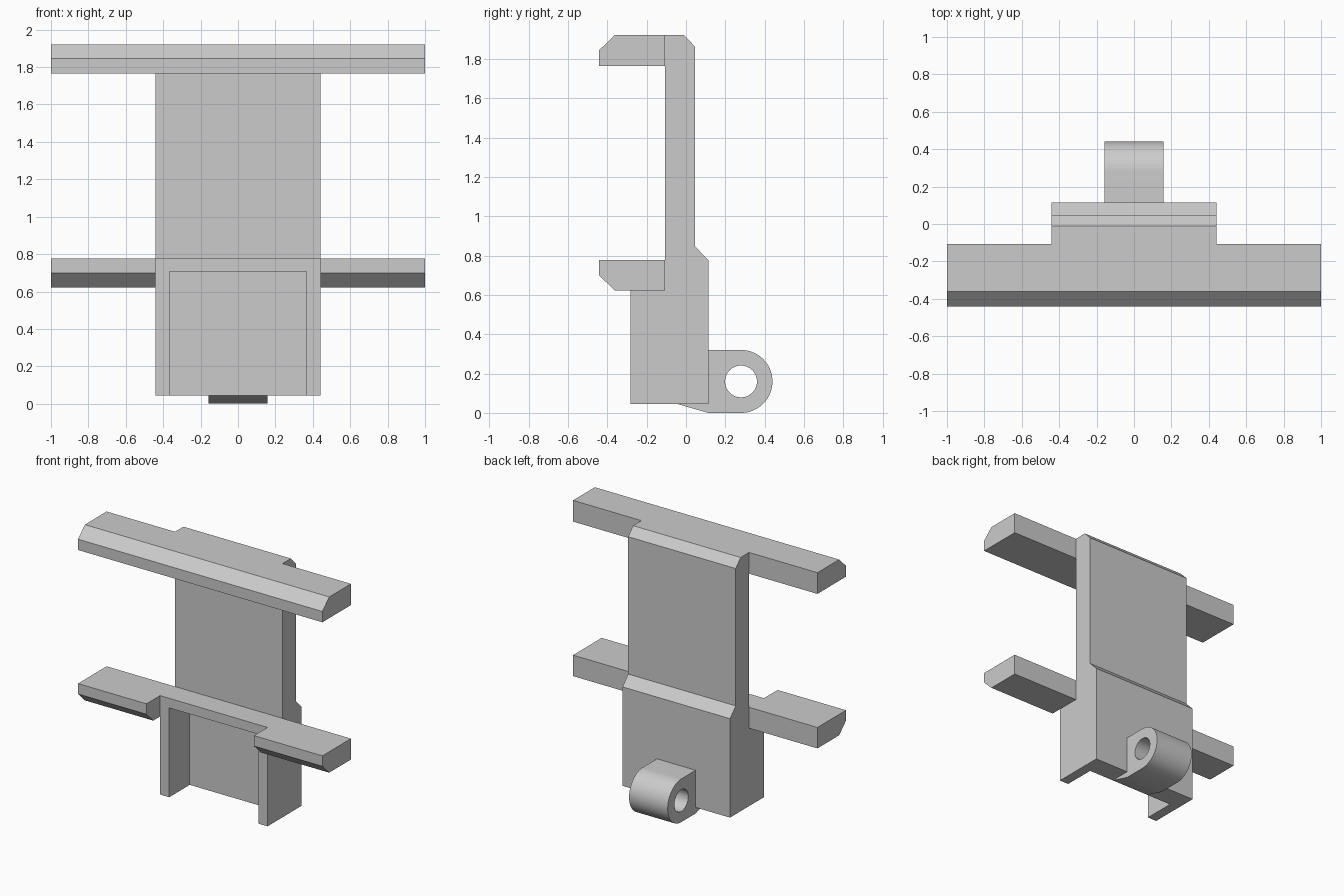
import bpy, bmesh, math

cube = bpy.data.objects.get("Cube")
if cube:
    bpy.data.objects.remove(cube, do_unlink=True)

grey = bpy.data.materials.new("plain_grey")
GREY = (0.6, 0.6, 0.6, 1.0)
grey.use_nodes = True
grey.diffuse_color = GREY
grey.node_tree.nodes["Principled BSDF"].inputs["Base Color"].default_value = GREY


def extrude_x(name, profile, x0, x1):
    """Extrude a closed (y, z) outline from x0 to x1."""
    bm = bmesh.new()
    face = bm.faces.new([bm.verts.new((x0, y, z)) for y, z in profile])
    ext = bmesh.ops.extrude_face_region(bm, geom=[face])
    moved = [v for v in ext["geom"] if isinstance(v, bmesh.types.BMVert)]
    bmesh.ops.translate(bm, verts=moved, vec=(x1 - x0, 0, 0))
    bmesh.ops.recalc_face_normals(bm, faces=bm.faces)
    mesh = bpy.data.meshes.new(name)
    bm.to_mesh(mesh)
    bm.free()
    mesh.materials.append(grey)
    obj = bpy.data.objects.new(name, mesh)
    bpy.context.collection.objects.link(obj)
    return obj


def arc(cy, cz, r, start, end, steps):
    angles = [math.radians(start + (end - start) * i / steps) for i in range(steps + 1)]
    return [(cy + r * math.cos(a), cz + r * math.sin(a)) for a in angles]


def cut(obj, cutter):
    """Subtract the cutter and then remove it."""
    cutter.hide_render = True
    mod = obj.modifiers.new("cut", "BOOLEAN")
    mod.operation = "DIFFERENCE"
    mod.solver = "EXACT"
    mod.object = cutter
    bpy.ops.object.select_all(action="DESELECT")
    bpy.context.view_layer.objects.active = obj
    obj.select_set(True)
    bpy.ops.object.modifier_apply(modifier="cut")
    bpy.data.objects.remove(cutter, do_unlink=True)


FRONT, PLATE_FRONT, PLATE_BACK, BODY_BACK = -0.442, -0.108, 0.047, 0.114
BASE, SHELF, TOP = 0.045, 0.777, 1.922
HALF = 0.44

# Upright plate and thicker lower body in one profile
body = extrude_x("body", [
    (-0.283, BASE), (BODY_BACK, BASE), (BODY_BACK, SHELF), (PLATE_BACK, 0.846),
    (PLATE_BACK, 1.862), (-0.01, TOP), (PLATE_FRONT, TOP),
    (PLATE_FRONT, SHELF), (-0.283, SHELF)], -HALF, HALF)

# Pocket open to the front and underside
cut(body, extrude_x("pocket_cutter", [
    (-0.5, -0.1), (-0.043, -0.1), (-0.043, 0.706), (-0.5, 0.706)], -0.365, 0.365))

# Full-width top bar with chamfered front edge
extrude_x("top_bar", [
    (FRONT, 1.765), (PLATE_FRONT, 1.765), (PLATE_FRONT, TOP),
    (-0.362, TOP), (FRONT, 1.845)], -1, 1)

# Lower arms, chamfered underneath, one on each side
for side, name in ((1, "left_lower_arm"), (-1, "right_lower_arm")):
    extrude_x(name, [
        (-0.362, 0.622), (PLATE_FRONT, 0.622), (PLATE_FRONT, SHELF),
        (FRONT, SHELF), (FRONT, 0.70)], side * HALF, side)

# Rounded hinge lug with a pin hole
CY, CZ, R = 0.28, 0.16, 0.16
lug = extrude_x("hinge_lug", [(-0.043, BASE), (BODY_BACK, 0)]
                + arc(CY, CZ, R, -90, 90, 32)
                + [(BODY_BACK - 0.01, CZ + R), (BODY_BACK - 0.01, BASE + 0.01), (-0.043, BASE + 0.001)],
                -0.158, 0.158)
cut(lug, extrude_x("pin_hole_cutter", arc(CY, CZ, 0.081, 0, 352.5, 47), -0.3, 0.3))
bpy.ops.object.shade_smooth_by_angle(angle=math.radians(20))
